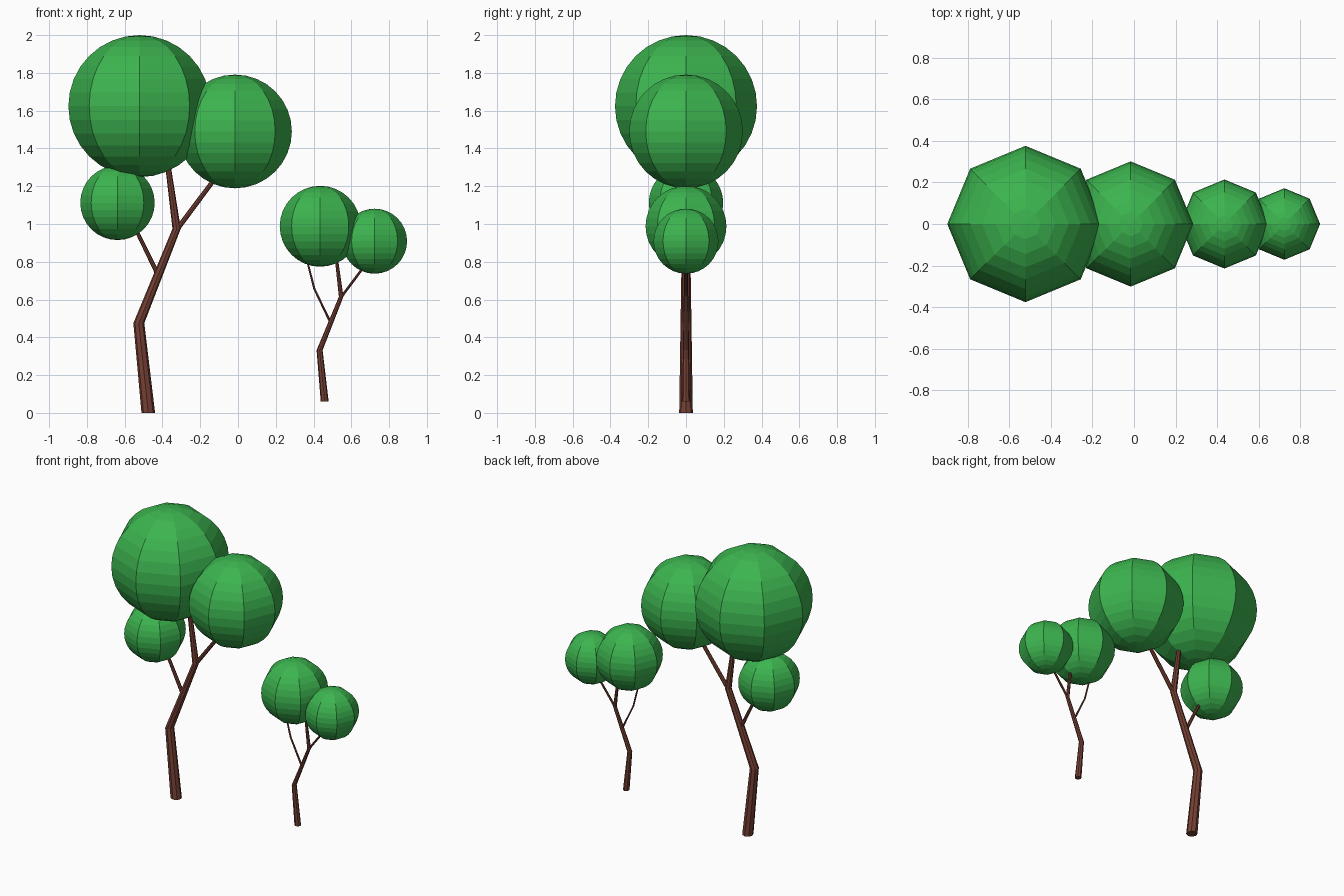
import bpy, bmesh, math

if "Cube" in bpy.data.objects:
    bpy.data.objects.remove(bpy.data.objects["Cube"])


def material(name, rgb):
    m = bpy.data.materials.new(name)
    m.diffuse_color = (*rgb, 1)
    m.use_nodes = True
    m.node_tree.nodes["Principled BSDF"].inputs["Base Color"].default_value = m.diffuse_color
    return m


LEAF = material("leaf green", (0.045, 0.456, 0.078))
BARK = material("bark brown", (0.18, 0.052, 0.034))


def finish(bm, name, mat):
    bmesh.ops.recalc_face_normals(bm, faces=bm.faces)
    me = bpy.data.meshes.new(name)
    bm.to_mesh(me)
    bm.free()
    me.materials.append(mat)
    bpy.context.collection.objects.link(bpy.data.objects.new(name, me))


def crown(name, x, z, r):
    # eight-sided leaf ball with fine horizontal rings
    bm = bmesh.new()
    bmesh.ops.create_uvsphere(bm, u_segments=8, v_segments=16, radius=r)
    bmesh.ops.translate(bm, verts=bm.verts, vec=(x, 0, z))
    finish(bm, name, LEAF)


def limb(name, path, sides=8):
    # tapered tube of level rings through (x, z, radius_x, radius_y)
    bm = bmesh.new()
    rings = []
    for x, z, rx, ry in path:
        rings.append([bm.verts.new((x + rx * math.cos(a), ry * math.sin(a), z))
                      for a in (math.tau * i / sides for i in range(sides))])
    for lo, hi in zip(rings, rings[1:]):
        for i in range(sides):
            j = (i + 1) % sides
            bm.faces.new((lo[i], lo[j], hi[j], hi[i]))
    bm.faces.new(rings[0])
    bm.faces.new(rings[-1])
    finish(bm, name, BARK)


# large tree
limb("large_trunk", [(-0.475, 0, 0.036, 0.036), (-0.525, 0.475, 0.029, 0.029),
                     (-0.325, 0.975, 0.022, 0.021), (-0.375, 1.34, 0.014, 0.014)])
limb("large_right_branch", [(-0.328, 0.965, 0.017, 0.014), (-0.10, 1.27, 0.015, 0.012)])
limb("large_left_branch", [(-0.425, 0.735, 0.014, 0.013), (-0.545, 0.98, 0.011, 0.011)])
crown("large_top_crown", -0.522, 1.624, 0.376)
crown("large_right_crown", -0.016, 1.49, 0.301)
crown("large_left_crown", -0.638, 1.112, 0.197)

# small tree
limb("small_trunk", [(0.459, 0.06, 0.021, 0.021), (0.432, 0.332, 0.016, 0.016),
                     (0.546, 0.615, 0.012, 0.012), (0.518, 0.84, 0.008, 0.008)])
limb("small_right_branch", [(0.544, 0.61, 0.009, 0.008), (0.675, 0.785, 0.008, 0.007)])
limb("small_left_branch", [(0.49, 0.478, 0.007, 0.007), (0.404, 0.657, 0.006, 0.006),
                           (0.362, 0.82, 0.005, 0.005)])
crown("small_left_crown", 0.435, 0.988, 0.214)
crown("small_right_crown", 0.723, 0.909, 0.172)
